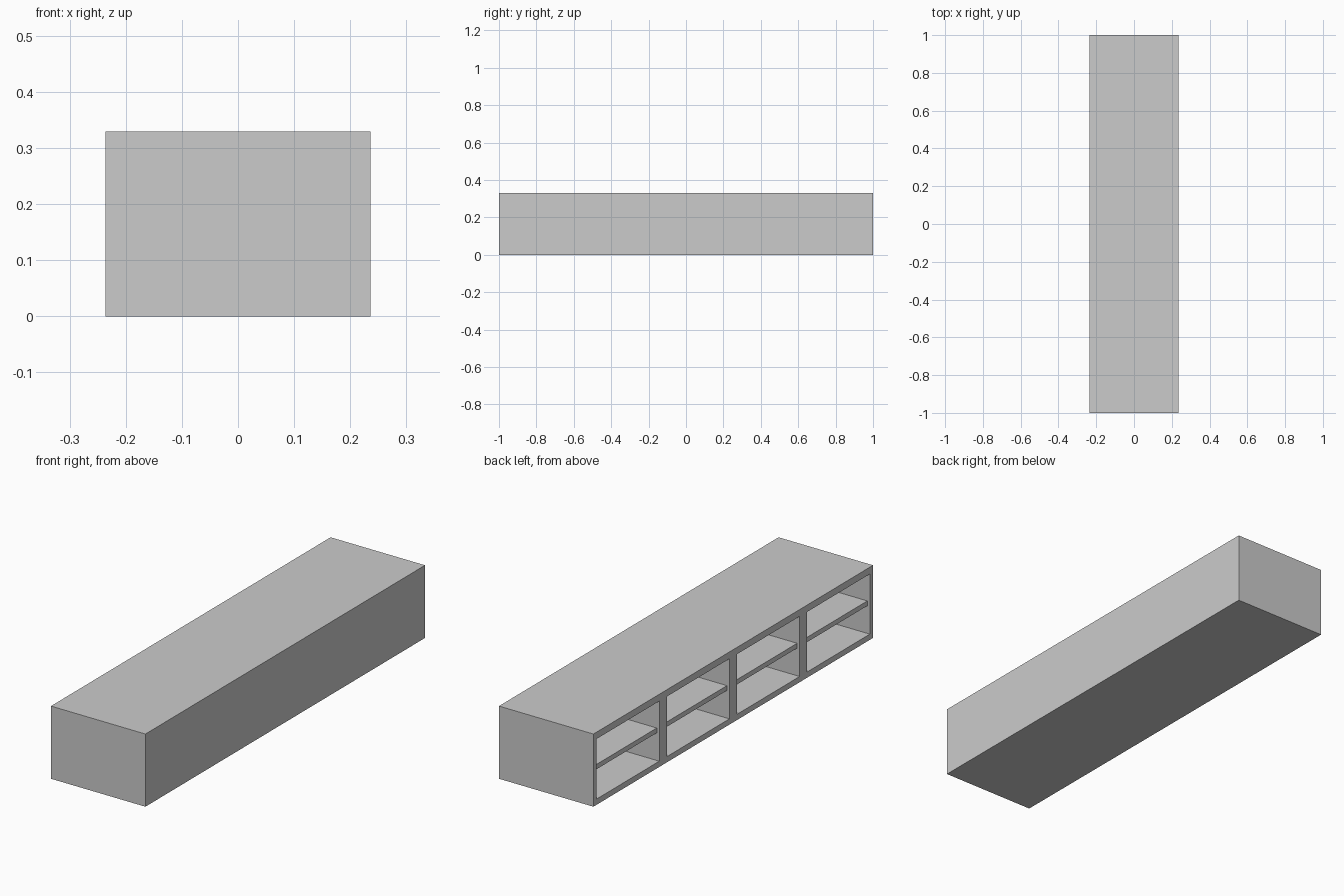
import bpy
import bmesh
from mathutils import Matrix, Vector

if "Cube" in bpy.data.objects:
    bpy.data.objects.remove(bpy.data.objects["Cube"])

HX, HY, H = 0.2365, 1.0, 0.329      # half depth, half length, height
END, DIV, COUNT = 0.023, 0.054, 4   # end panel, divider, number of bays
FLOOR, CEIL = 0.026, 0.298          # inner heights
BACK = 0.022                        # closed panel on the +x side
SHELF_T, SHELF_SET = 0.022, 0.0125  # shelf thickness and setback

BAY = (2 * HY - 2 * END - (COUNT - 1) * DIV) / COUNT
bays = [(-HY + END + i * (BAY + DIV), -HY + END + i * (BAY + DIV) + BAY)
        for i in range(COUNT)]


def boxes(name, spans):
    """One object made of axis-aligned boxes given as (min, max) corners."""
    bm = bmesh.new()
    for lo, hi in spans:
        lo, hi = Vector(lo), Vector(hi)
        bmesh.ops.create_cube(
            bm, size=1,
            matrix=Matrix.Translation((lo + hi) / 2) @ Matrix.Diagonal((*(hi - lo), 1)))
    mesh = bpy.data.meshes.new(name)
    bm.to_mesh(mesh)
    bm.free()
    obj = bpy.data.objects.new(name, mesh)
    bpy.context.collection.objects.link(obj)
    return obj


# Cabinet body with four bays cut into the open -x side
body = boxes("cabinet_body", [((-HX, -HY, 0), (HX, HY, H))])
cutter = boxes("bay_cutter", [((-HX - 0.1, a, FLOOR), (HX - BACK, b, CEIL))
                              for a, b in bays])
cutter.hide_render = True
mod = body.modifiers.new("bays", 'BOOLEAN')
mod.operation = 'DIFFERENCE'
mod.solver = 'EXACT'
mod.object = cutter
bpy.context.view_layer.objects.active = body
bpy.ops.object.modifier_apply(modifier=mod.name)
bpy.data.objects.remove(cutter)

# One slightly recessed shelf halfway up each bay
mid = (FLOOR + CEIL) / 2
for i, (a, b) in enumerate(bays):
    boxes(f"shelf_{i + 1}", [((-HX + SHELF_SET, a, mid - SHELF_T / 2),
                              (HX - BACK, b, mid + SHELF_T / 2))])
